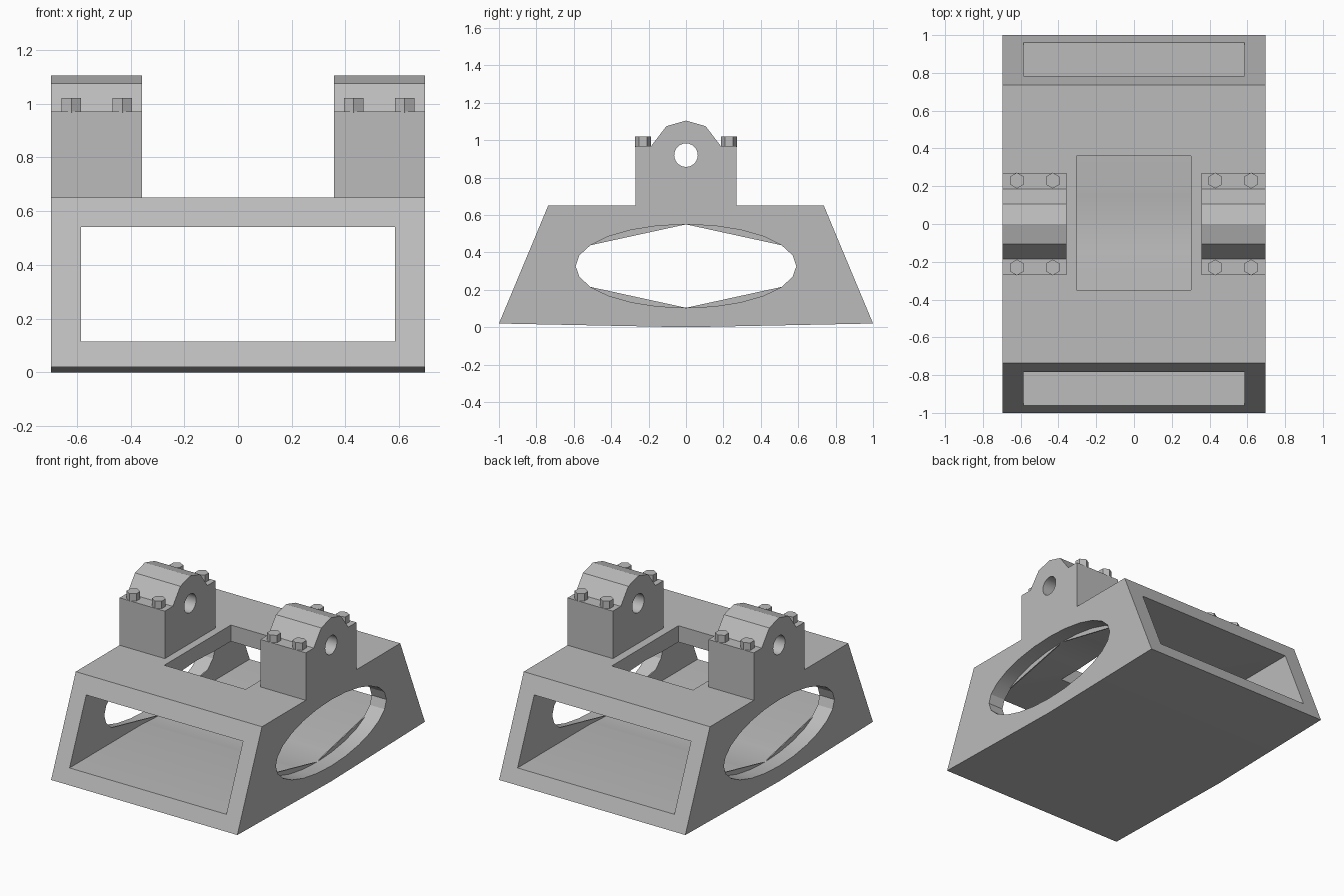
import bpy, bmesh
from math import cos, sin, pi

cube = bpy.data.objects.get("Cube")
if cube:
    bpy.data.objects.remove(cube, do_unlink=True)

grey = bpy.data.materials.new("machined grey")
grey.use_nodes = True
grey.diffuse_color = (0.5, 0.5, 0.5, 1)
grey.node_tree.nodes["Principled BSDF"].inputs["Base Color"].default_value = grey.diffuse_color


def prism(name, profile, start, depth):
    """Extrude a closed loop of 3D points along depth, offset by start."""
    bm = bmesh.new()
    face = bm.faces.new([bm.verts.new([p[i] + start[i] for i in range(3)]) for p in profile])
    top = bmesh.ops.extrude_face_region(bm, geom=[face])["geom"]
    bmesh.ops.translate(bm, vec=depth, verts=[v for v in top if isinstance(v, bmesh.types.BMVert)])
    bmesh.ops.recalc_face_normals(bm, faces=bm.faces)
    mesh = bpy.data.meshes.new(name)
    bm.to_mesh(mesh)
    bm.free()
    mesh.materials.append(grey)
    obj = bpy.data.objects.new(name, mesh)
    bpy.context.collection.objects.link(obj)
    return obj


def side_prism(name, yz, x0, x1):
    return prism(name, [(0, y, z) for y, z in yz], (x0, 0, 0), (x1 - x0, 0, 0))


def box(name, x0, x1, y0, y1, z0, z1):
    return side_prism(name, [(y0, z0), (y1, z0), (y1, z1), (y0, z1)], x0, x1)


def ellipse(cy, cz, ry, rz, n):
    return [(cy + ry * cos(2 * pi * i / n), cz + rz * sin(2 * pi * i / n)) for i in range(n)]


def cut(obj, cutter):
    mod = obj.modifiers.new("cut", 'BOOLEAN')
    mod.operation, mod.solver, mod.object = 'DIFFERENCE', 'EXACT', cutter
    bpy.context.view_layer.objects.active = obj
    bpy.ops.object.modifier_apply(modifier=mod.name)
    bpy.data.objects.remove(cutter, do_unlink=True)


# Hollow tapered base with a very shallow keel underneath
HALF = 0.695
base = side_prism("base_housing", [(-1, .02), (0, 0), (1, .02), (.737, .65), (-.737, .65)], -HALF, HALF)
cut(base, box("front_back_tunnel", -.585, .585, -1.2, 1.2, .115, .54))
oval = ellipse(0, .327, .59, .223, 24)
cut(base, side_prism("side_oval", oval, -1, 1))
cut(base, box("top_opening", -.305, .302, -.35, .36, .5, .8))

# Thin webs closing the shallow arcs at the inside of the oval holes
arcs = [oval[6 + k:6 + k + 5] for k in (-4, 0)] + [oval[18 + k:18 + k + 5] for k in (-4, 0)]
for side, x in (("left", .585), ("right", -.592)):
    for i, arc in enumerate(arcs):
        side_prism(f"{side}_oval_web_{i + 1}", arc, x, x + .007)

# Bearing blocks with faceted caps, a through bore and hexagonal bolts
block_profile = [(-.27, .65), (.27, .65), (.27, .97), (.185, .97), (.105, 1.075), (0, 1.105),
                 (-.105, 1.075), (-.185, .97), (-.27, .97)]
for side, s in (("left", 1), ("right", -1)):
    x0, x1 = sorted((s * .357, s * HALF))
    block = side_prism(side + "_bearing_block", block_profile, x0, x1)
    cut(block, side_prism("bore", ellipse(0, .92, .063, .063, 24), x0 - .1, x1 + .1))
    for x in (.43, .62):
        for y in (-.23, .23):
            hexagon = [(.042 * sin(i * pi / 3), .042 * cos(i * pi / 3), 0) for i in range(6)]
            prism(side + "_bolt_head", hexagon, (s * x, y, .965), (0, 0, .055))

# Keep edges crisp while smoothing the curved holes
for obj in bpy.context.collection.objects:
    if obj.type == 'MESH':
        bpy.ops.object.select_all(action='DESELECT')
        obj.select_set(True)
        bpy.context.view_layer.objects.active = obj
        bpy.ops.object.shade_smooth_by_angle(angle=pi / 9)
